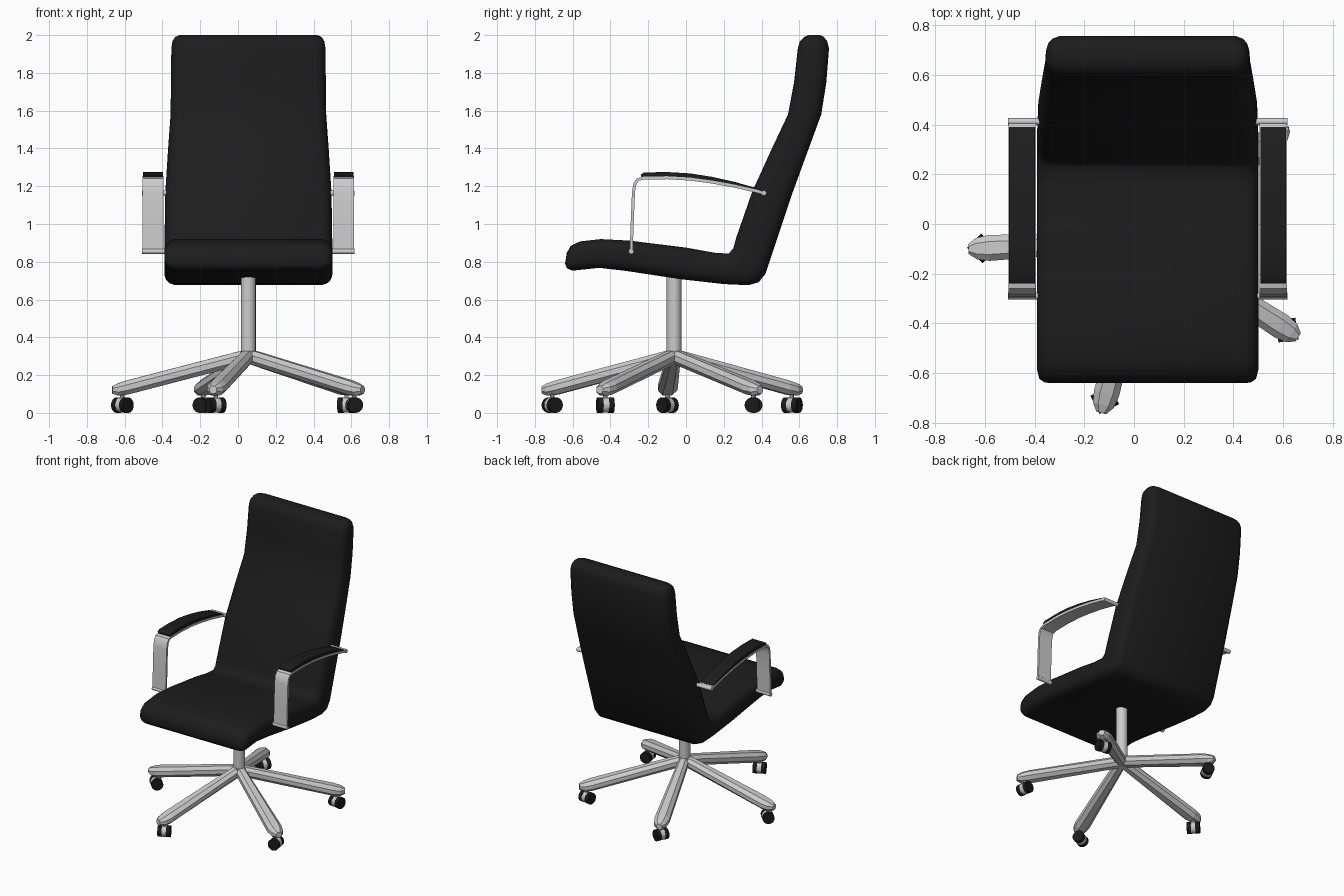
import bpy, bmesh, math
from mathutils import Vector, Matrix

if "Cube" in bpy.data.objects:
    bpy.data.objects.remove(bpy.data.objects["Cube"])

CX, CY = 0.055, -0.063          # chair axis


def material(name, v):
    m = bpy.data.materials.new(name)
    m.diffuse_color = (v, v, v, 1)
    m.use_nodes = True
    m.node_tree.nodes["Principled BSDF"].inputs["Base Color"].default_value = m.diffuse_color
    return m


BLACK = material("black_upholstery", 0.012)
RUBBER = material("black_rubber", 0.01)


def finish(bm, name, mat=None, angle=35, matrix=None):
    bmesh.ops.recalc_face_normals(bm, faces=bm.faces)
    me = bpy.data.meshes.new(name)
    bm.to_mesh(me)
    bm.free()
    ob = bpy.data.objects.new(name, me)
    bpy.context.collection.objects.link(ob)
    if mat:
        me.materials.append(mat)
    if matrix:
        me.transform(matrix)
    bpy.ops.object.select_all(action='DESELECT')
    ob.select_set(True)
    bpy.context.view_layer.objects.active = ob
    if angle:
        bpy.ops.object.shade_smooth_by_angle(angle=math.radians(angle))
    return ob


def loft(rings, name, **kw):
    bm = bmesh.new()
    loops = [[bm.verts.new(p) for p in r] for r in rings]
    n = len(loops[0])
    for a, b in zip(loops, loops[1:]):
        for i in range(n):
            j = (i + 1) % n
            bm.faces.new((a[i], a[j], b[j], b[i]))
    bm.faces.new(loops[0])
    bm.faces.new(loops[-1])
    return finish(bm, name, **kw)


def rod(name, p, q, r, sides=16, **kw):
    p, q = Vector(p), Vector(q)
    d = q - p
    m = Matrix.Translation((p + q) / 2) @ d.to_track_quat('Z', 'Y').to_matrix().to_4x4()
    bm = bmesh.new()
    bmesh.ops.create_cone(bm, cap_ends=True, segments=sides, radius1=r, radius2=r,
                          depth=d.length, matrix=m)
    return finish(bm, name, **kw)


# Seat and back shell: (front y, z, rear y, z, half width) along the curve
SHELL = [(-.632, .845, -.64, .79, .415), (-.61, .885, -.63, .765, .436),
         (-.56, .908, -.60, .753, .445), (-.45, .92, -.46, .768, .445),
         (-.30, .912, -.32, .752, .445), (0, .875, -.03, .708, .445),
         (.15, .848, .20, .682, .445), (.225, .843, .33, .676, .445),
         (.25, .87, .385, .692, .445), (.265, .925, .42, .735, .445),
         (.35, 1.17, .562, 1.16, .44), (.455, 1.40, .65, 1.40, .425),
         (.54, 1.58, .716, 1.58, .412), (.572, 1.75, .743, 1.75, .41),
         (.592, 1.93, .757, 1.93, .408), (.603, 1.968, .747, 1.968, .402),
         (.625, 1.99, .73, 1.99, .388), (.65, 2.0, .71, 2.0, .365)]
# Rounded cross-section quarter: (inset from the side, fraction across thickness)
SECTION = [(.055, 0), (.025, .07), (.008, .18), (0, .34), (0, .66), (.008, .82), (.025, .93), (.055, 1)]
rings = []
for fy, fz, by, bz, w in SHELL:
    half = [(w - i, fy + (by - fy) * t, fz + (bz - fz) * t) for i, t in SECTION]
    rings.append([(CX + x, y, z) for x, y, z in half] +
                 [(CX - x, y, z) for x, y, z in reversed(half)])
loft(rings, "seat_and_back", mat=BLACK, angle=50)

# Gas column and hub
rod("column", (CX, CY, .28), (CX, CY, .72), .039, 20)
rod("hub", (CX, CY, .265), (CX, CY, .325), .05, 10)

# Base legs: (radius, centre z, half width, half height)
LEG = [(.0, .297, .034, .034), (.05, .288, .036, .038), (.64, .135, .052, .038),
       (.69, .124, .043, .033), (.722, .122, .02, .02)]
OCT = [(1, .4), (.5, 1), (-.5, 1), (-1, .4), (-1, -.4), (-.5, -1), (.5, -1), (1, -.4)]
for k in range(5):
    a = math.radians(-105 + 72 * k)
    m = Matrix.Translation((CX, CY, 0)) @ Matrix.Rotation(a, 4, 'Z')
    loft([[(r, w * u, z + h * v) for u, v in OCT] for r, z, w, h in LEG],
         f"base_leg_{k+1}", angle=0, matrix=m)
    # Twin-wheel caster, swivelled away from the leg direction
    c = m @ Vector((.668, 0, .041))
    ax = Vector((math.cos(a + math.radians(132)), math.sin(a + math.radians(132)), 0))
    rod(f"caster_hub_{k+1}", c - ax * .02, c + ax * .02, .04)
    rod(f"caster_stem_{k+1}", c, c + Vector((0, 0, .07)), .012, 10)
    for s in (-1, 1):
        rod(f"caster_wheel_{k+1}_{'a' if s < 0 else 'b'}", c + ax * s * .015,
            c + ax * s * .044, .041, 20, mat=RUBBER)


# Armrests
def ribbon(name, path, x, w, thick, **kw):
    pts = [Vector(p[:2]) for p in path]
    out = []
    for i, p in enumerate(pts):
        t = (pts[min(i + 1, len(pts) - 1)] - pts[max(i - 1, 0)]).normalized()
        n = Vector((-t.y, t.x)) * thick[i] / 2
        a, b = p + n, p - n
        out.append([(x - w, a.x, a.y), (x + w, a.x, a.y), (x + w, b.x, b.y), (x - w, b.x, b.y)])
    return loft(out, name, **kw)


STRAP = [(-.29, .855), (-.285, 1.0), (-.278, 1.17), (-.27, 1.215), (-.255, 1.235), (-.225, 1.243),
         (-.1, 1.245), (.02, 1.238), (.14, 1.222), (.26, 1.2), (.41, 1.165)]
PAD = [(-.238, 1.255), (-.222, 1.26), (-.1, 1.261), (.02, 1.254), (.14, 1.236),
       (.26, 1.211), (.375, 1.181), (.39, 1.176)]
for side, s in (("left", -1), ("right", 1)):
    x = CX + s * .505
    ribbon(f"{side}_arm_strap", STRAP, x, .055, [.016] * len(STRAP))
    ribbon(f"{side}_arm_pad", PAD, x, .052, [.012, .026, .028, .028, .026, .022, .016, .008], mat=BLACK)
    for n, y, z in (("front", -.29, .855), ("rear", .412, 1.164)):
        rod(f"{side}_arm_{n}_pin", (CX + s * .42, y, z), (CX + s * .562, y, z), .014, 12)
